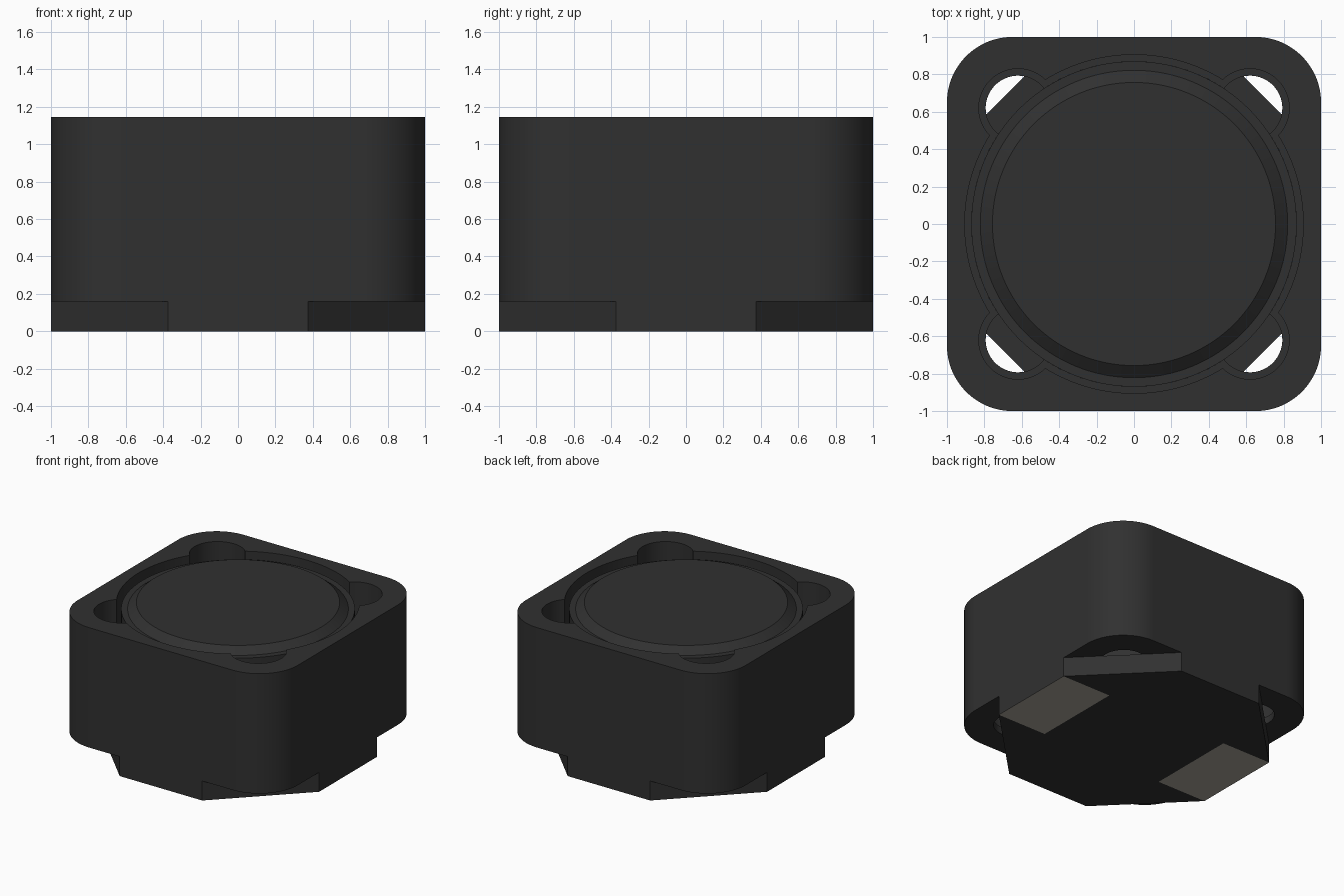
import bpy, bmesh, math

cube = bpy.data.objects.get("Cube")
if cube:
    bpy.data.objects.remove(cube, do_unlink=True)

TOP, STEP = 1.145, 0.16      # overall height, height of the base
HOLE = 0.62 * math.sqrt(2)   # distance of the corner holes from the axis


def material(name, rgb):
    m = bpy.data.materials.new(name)
    m.use_nodes = True
    m.diffuse_color = (*rgb, 1)
    bsdf = m.node_tree.nodes["Principled BSDF"]
    bsdf.inputs["Base Color"].default_value = (*rgb, 1)
    bsdf.inputs["Roughness"].default_value = 0.6
    return m


ferrite = material("dark ferrite", (0.03, 0.03, 0.03))
tin = material("tinned metal", (0.40, 0.37, 0.32))


def finish(bm, name, mats, smooth=True):
    bmesh.ops.recalc_face_normals(bm, faces=bm.faces[:])
    mesh = bpy.data.meshes.new(name)
    bm.to_mesh(mesh)
    bm.free()
    for m in mats:
        mesh.materials.append(m)
    ob = bpy.data.objects.new(name, mesh)
    bpy.context.collection.objects.link(ob)
    if smooth:
        bpy.ops.object.select_all(action='DESELECT')
        ob.select_set(True)
        bpy.context.view_layer.objects.active = ob
        bpy.ops.object.shade_smooth_by_angle(angle=math.radians(30))
    return ob


def bridge(bm, a, b):
    n = len(a)
    for i in range(n):
        j = (i + 1) % n
        bm.faces.new((a[i], a[j], b[j], b[i]))


def cavity(r, h):
    """Outline of a round bore of radius r joined with four corner holes of radius h."""
    phi = math.acos((r * r + HOLE * HOLE - h * h) / (2 * r * HOLE))
    beta = math.atan2(r * math.sin(phi), r * math.cos(phi) - HOLE)
    half = math.pi / 4 - phi
    pts = []
    for k in range(4):
        a0 = k * math.pi / 2
        for i in range(32):
            a = a0 - half + 2 * half * i / 32
            pts.append((r * math.cos(a), r * math.sin(a)))
        d = a0 + math.pi / 4
        for i in range(28):
            b = d - beta + 2 * beta * i / 28
            pts.append((HOLE * math.cos(d) + h * math.cos(b),
                        HOLE * math.sin(d) + h * math.sin(b)))
    return pts


def rounded_square(x, y, rad=0.35):
    """Point of the rounded square outline in the direction of (x, y)."""
    t = math.atan2(y, x)
    u, v = sorted((abs(math.cos(t)), abs(math.sin(t))), reverse=True)
    c = 1 - rad
    if v / u <= c:
        r = 1 / u
    else:
        p = c * (u + v)
        r = p + math.sqrt(p * p - 2 * c * c + rad * rad)
    return r * math.cos(t), r * math.sin(t)


# Shield: rounded square block with a stepped cavity
wide, narrow = cavity(0.905, 0.21), cavity(0.87, 0.173)
outer = [rounded_square(x, y) for x, y in wide]
bm = bmesh.new()
loops = [[bm.verts.new((x, y, z)) for x, y in pts] for pts, z in (
    (outer, STEP), (outer, TOP), (wide, TOP),
    (wide, 0.22), (narrow, 0.22), (narrow, STEP))]
for i in range(len(loops)):
    bridge(bm, loops[i], loops[(i + 1) % len(loops)])
finish(bm, "shield", [ferrite])

# Drum core: bevelled top flange, waist and bottom flange
profile = [(0.757, TOP), (0.822, 1.093), (0.87, 1.093), (0.87, 0.9),
           (0.78, 0.9), (0.78, 0.3), (0.868, 0.3), (0.868, 0.15)]
N = 128
bm = bmesh.new()
rings = [[bm.verts.new((r * math.cos(2 * math.pi * i / N),
                        r * math.sin(2 * math.pi * i / N), z))
          for i in range(N)] for r, z in profile]
for a, b in zip(rings, rings[1:]):
    bridge(bm, a, b)
bm.faces.new(rings[0])
bm.faces.new(rings[-1])
finish(bm, "drum_core", [ferrite])

# Base: square plate with cut corners and two contact pads set in its underside
E = 0.375
outline = [(1, -E), (1, E), (E, 1), (-E, 1), (-1, E), (-1, -E), (-E, -1), (E, -1)]
bm = bmesh.new()
low = [bm.verts.new((x, y, 0)) for x, y in outline]
high = [bm.verts.new((x, y, STEP)) for x, y in outline]
bridge(bm, low, high)
bm.faces.new(low)
bm.faces.new(high)
for co, no in (((0.555, 0, 0), (1, 0, 0)), ((-0.555, 0, 0), (1, 0, 0)),
               ((0, E, 0), (0, 1, 0)), ((0, -E, 0), (0, 1, 0))):
    bmesh.ops.bisect_plane(bm, geom=bm.verts[:] + bm.edges[:] + bm.faces[:],
                           dist=1e-5, plane_co=co, plane_no=no)
for f in bm.faces:
    c = f.calc_center_median()
    if c.z < 0.001 and abs(c.x) > 0.555 and abs(c.y) < E:
        f.material_index = 1
finish(bm, "base", [ferrite, tin], smooth=False)
